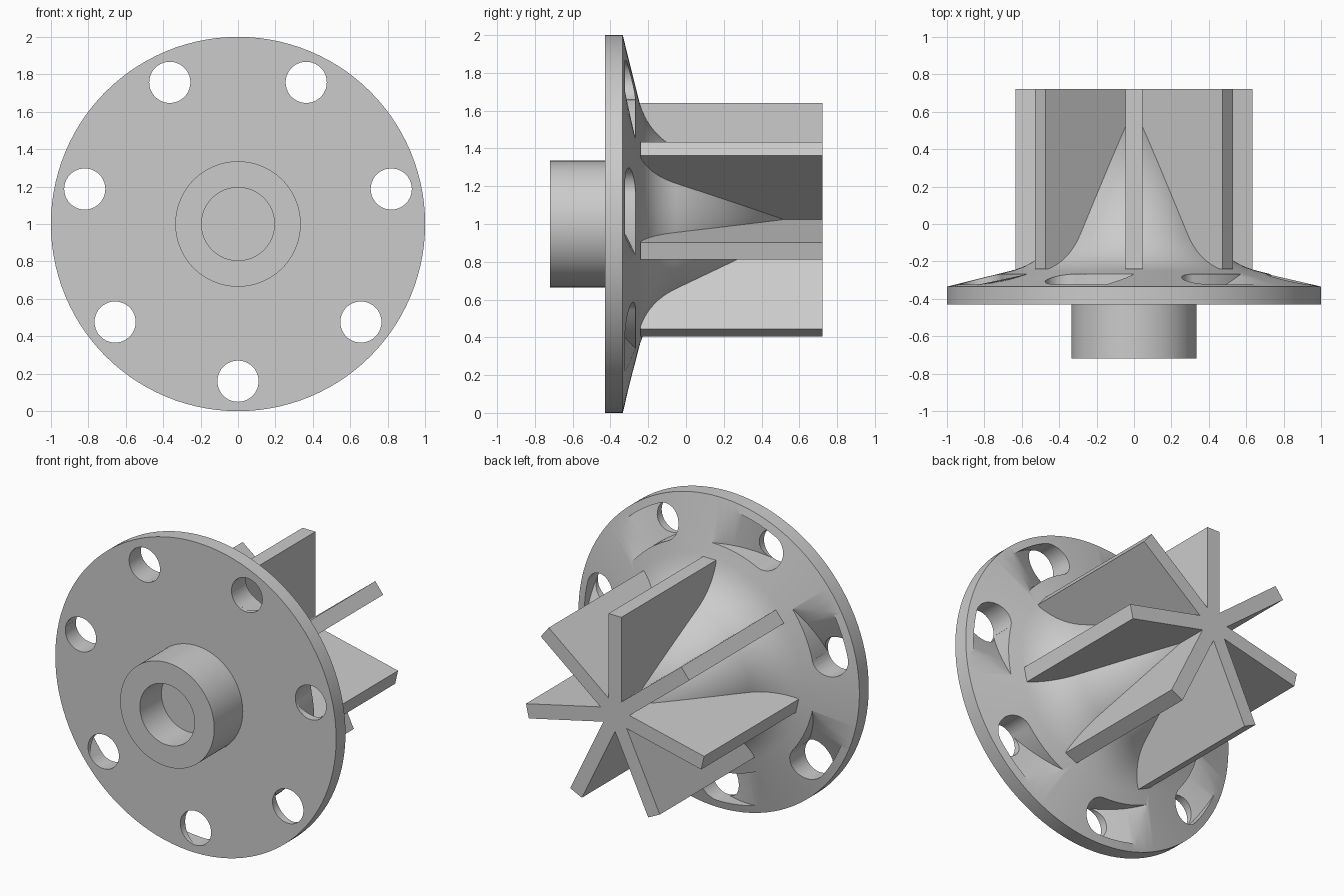
import bpy, bmesh
from math import sin, cos, tan, pi, radians

if "Cube" in bpy.data.objects:
    bpy.data.objects.remove(bpy.data.objects["Cube"])

BLADES = 7
PITCH = 2 * pi / BLADES
AXIS_Z = 1.0

grey = bpy.data.materials.new("plain_grey")
grey.use_nodes = True
colour = (0.6, 0.6, 0.6, 1)
grey.diffuse_color = colour
grey.node_tree.nodes["Principled BSDF"].inputs["Base Color"].default_value = colour


def polar(r, a, y):
    """Point at radius r and angle a around the wheel axis."""
    return (r * cos(a), y, AXIS_Z + r * sin(a))


def make_object(name, bm):
    bmesh.ops.remove_doubles(bm, verts=bm.verts, dist=1e-5)
    bmesh.ops.recalc_face_normals(bm, faces=bm.faces)
    mesh = bpy.data.meshes.new(name)
    bm.to_mesh(mesh)
    bm.free()
    mesh.materials.append(grey)
    obj = bpy.data.objects.new(name, mesh)
    bpy.context.collection.objects.link(obj)
    return obj


def lathe(name, profile, steps):
    bm = bmesh.new()
    verts = [bm.verts.new(polar(r, pi / 2, y)) for r, y in profile]
    edges = [bm.edges.new(pair) for pair in zip(verts, verts[1:])]
    bmesh.ops.spin(bm, geom=verts + edges, cent=(0, 0, AXIS_Z), axis=(0, 1, 0),
                   angle=2 * pi, steps=steps, use_merge=True)
    return make_object(name, bm)


def loft(bm, rings):
    """Skin a list of equal point rings and cap both ends."""
    rows = [[bm.verts.new(p) for p in ring] for ring in rings]
    n = len(rows[0])
    for a, b in zip(rows, rows[1:]):
        for i in range(n):
            bm.faces.new((a[i], a[(i + 1) % n], b[(i + 1) % n], b[i]))
    bm.faces.new(rows[0])
    bm.faces.new(rows[-1])


# Wheel body: cone flaring into a disc, with a hollow hub in front
start, corner, end = (0.405, -0.053), (0.485, -0.206), (0.655, -0.249)
flare = []
for i in range(13):
    t = i / 12
    flare.append(tuple((1 - t) ** 2 * p + 2 * t * (1 - t) * q + t * t * s
                       for p, q, s in zip(start, corner, end)))
profile = [(0, 0.72)] + flare + [
    (1, -0.335), (1, -0.43), (0.335, -0.43), (0.335, -0.72),
    (0.195, -0.72), (0.195, -0.5), (0, -0.5)]
body = lathe("wheel_body", profile, 112)

# Round through holes, midway between the blades
HOLE_R, HOLE_CENTRE = 0.11, 0.84
hole_angles = [-pi / 2 + k * PITCH for k in range(BLADES)]
bm = bmesh.new()
for a in hole_angles:
    cx, _, cz = polar(HOLE_CENTRE, a, 0)
    loft(bm, [[(cx + HOLE_R * cos(b * pi / 20), y, cz + HOLE_R * sin(b * pi / 20))
               for b in range(40)] for y in (-0.6, 0.0)])
hole_cutter = make_object("hole_cutter", bm)

# Curved ramps rising from each hole to the back surface
bm = bmesh.new()
inner, outer = HOLE_CENTRE - HOLE_R, HOLE_CENTRE + HOLE_R
for a in hole_angles:
    rings = []
    for i in range(13):
        t = i / 12
        ang = a - t * PITCH / 2
        floor = -0.425 + t * 0.157
        rings.append([polar(inner, ang, floor), polar(outer, ang, floor),
                      polar(outer, ang, 0), polar(inner, ang, 0)])
    loft(bm, rings)
ramp_cutter = make_object("ramp_cutter", bm)

bpy.context.view_layer.objects.active = body
for cutter in (hole_cutter, ramp_cutter):
    cutter.hide_render = True
    mod = body.modifiers.new(cutter.name, "BOOLEAN")
    mod.operation = "DIFFERENCE"
    mod.solver = "EXACT"
    mod.object = cutter
    bpy.ops.object.modifier_apply(modifier=mod.name)
for cutter in (hole_cutter, ramp_cutter):
    bpy.data.objects.remove(cutter)

# Seven straight blades as one extruded star
HALF, TIP = 0.046, 0.64
outline = []
for k in range(BLADES):
    a = pi / 2 + k * PITCH
    for side in (1, -1):
        outline.append((TIP * cos(a) + side * HALF * sin(a),
                        TIP * sin(a) - side * HALF * cos(a)))
    notch = a + PITCH / 2
    r = HALF / sin(PITCH / 2)
    outline.append((r * cos(notch), r * sin(notch)))
bm = bmesh.new()
loft(bm, [[(x, y, AXIS_Z + z) for x, z in outline] for y in (-0.24, 0.722)])
blades = make_object("blades", bm)

# Smooth the turned surfaces, keep edges crisp
bpy.ops.object.select_all(action="DESELECT")
body.select_set(True)
bpy.context.view_layer.objects.active = body
bpy.ops.object.shade_smooth_by_angle(angle=radians(30))
